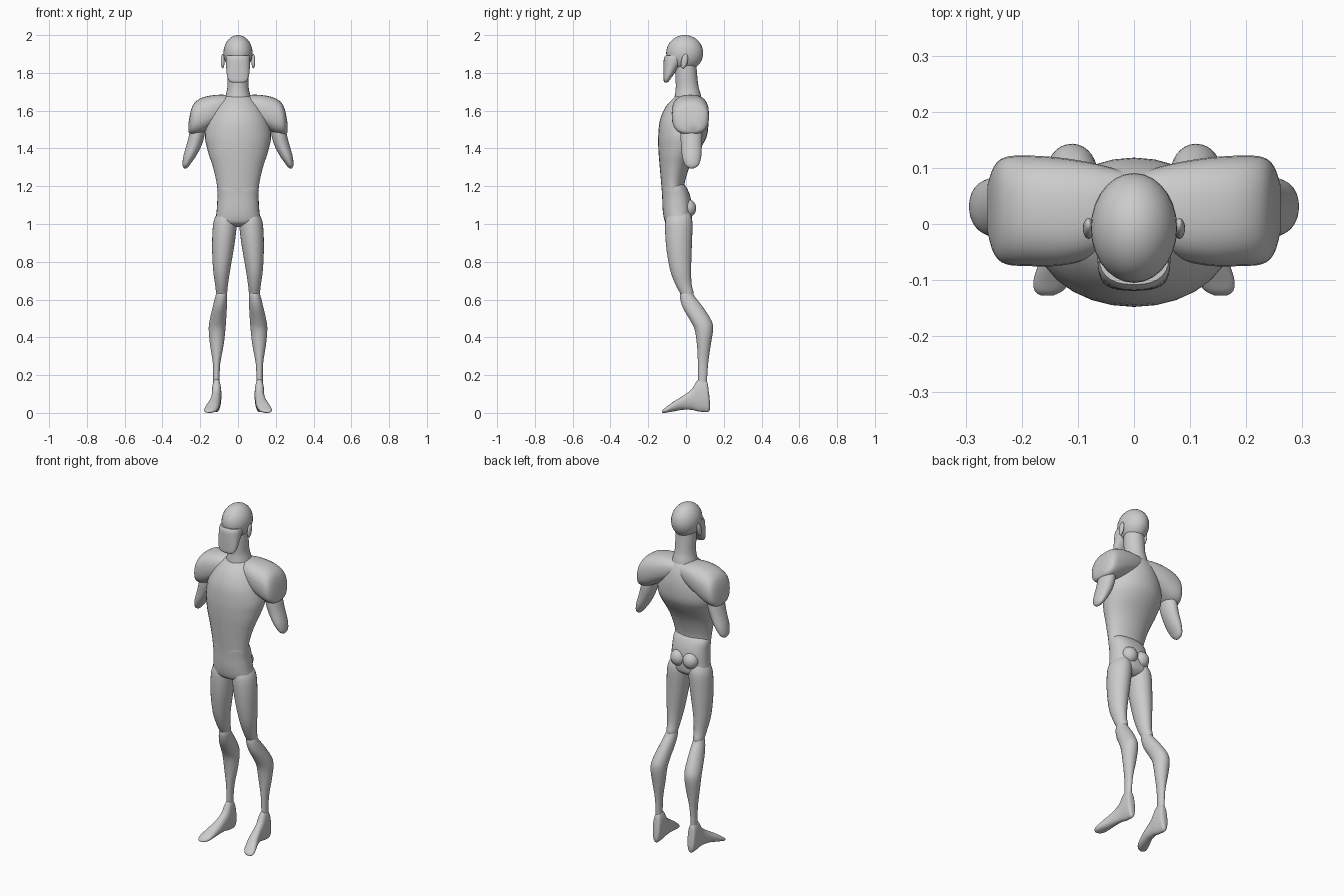
import bpy, bmesh, math
from mathutils import Matrix, Vector


def finish(name, bm, mirror):
    bmesh.ops.recalc_face_normals(bm, faces=bm.faces)
    me = bpy.data.meshes.new(name)
    bm.to_mesh(me)
    bm.free()
    ob = bpy.data.objects.new(name, me)
    bpy.context.collection.objects.link(ob)
    if mirror:
        ob.modifiers.new("Mirror", 'MIRROR')
    bpy.ops.object.select_all(action='DESELECT')
    bpy.context.view_layer.objects.active = ob
    ob.select_set(True)
    bpy.ops.object.shade_smooth_by_angle(angle=math.radians(50))
    return ob


def smooth(rows, steps=4):
    """Catmull-Rom interpolation through the section rows."""
    out = []
    for i in range(len(rows) - 1):
        p = [rows[max(0, min(len(rows) - 1, i + k))] for k in (-1, 0, 1, 2)]
        for s in range(steps):
            t = s / steps
            out.append([0.5 * (2 * b + (c - a) * t + (2 * a - 5 * b + 4 * c - d) * t * t
                               + (3 * b - a - 3 * c + d) * t ** 3) for a, b, c, d in zip(*p)])
    return out + [rows[-1]]


def loft(name, rows, axis='z', mirror=False, power=2.0, n=28):
    """Rows are (position on axis, min u, max u, min v, max v) of rounded sections."""
    bm = bmesh.new()
    rings = []
    for t, u0, u1, v0, v1 in smooth(rows):
        ring = []
        for k in range(n):
            a = 2 * math.pi * k / n
            c, s = math.cos(a), math.sin(a)
            u = (u0 + u1) / 2 + (u1 - u0) / 2 * math.copysign(abs(c) ** (2 / power), c)
            v = (v0 + v1) / 2 + (v1 - v0) / 2 * math.copysign(abs(s) ** (2 / power), s)
            co = {'z': (u, v, t), 'x': (t, u, v), 'y': (u, t, v)}[axis]
            ring.append(bm.verts.new(co))
        rings.append(ring)
    for r0, r1 in zip(rings, rings[1:]):
        for k in range(n):
            bm.faces.new((r0[k], r0[(k + 1) % n], r1[(k + 1) % n], r1[k]))
    bm.faces.new(rings[0])
    bm.faces.new(rings[-1])
    return finish(name, bm, mirror)


def ball(name, centre, radii, rot=(0, 'X'), mirror=False):
    bm = bmesh.new()
    m = (Matrix.Translation(Vector(centre)) @ Matrix.Rotation(math.radians(rot[0]), 4, rot[1])
         @ Matrix.Diagonal((*radii, 1)))
    bmesh.ops.create_uvsphere(bm, u_segments=28, v_segments=18, radius=1, matrix=m)
    return finish(name, bm, mirror)


# Head
ball("cranium", (0, -0.007, 1.905), (0.077, 0.098, 0.095))
loft("face", [
    (1.748, -.025, .025, -.112, -.100),
    (1.757, -.046, .046, -.118, -.090),
    (1.785, -.058, .058, -.119, -.070),
    (1.83, -.063, .063, -.119, -.040),
    (1.875, -.065, .065, -.117, -.010),
    (1.893, -.062, .062, -.108, -.010)], power=2.4)
ball("ear", (0.081, -0.008, 1.862), (0.010, 0.017, 0.039), (-12, 'X'), mirror=True)
loft("neck", [
    (1.86, -.055, .055, -.058, .055),
    (1.80, -.056, .056, -.057, .058),
    (1.73, -.056, .056, -.054, .066),
    (1.69, -.063, .063, -.058, .077),
    (1.65, -.075, .075, -.065, .085)])

# Torso: ribcage tapering into the waist, then pelvis and buttocks
loft("torso", [
    (1.685, -.05, .05, -.045, .065),
    (1.665, -.085, .085, -.068, .085),
    (1.62, -.125, .125, -.108, .106),
    (1.55, -.160, .160, -.138, .118),
    (1.47, -.176, .176, -.147, .112),
    (1.41, -.166, .166, -.147, .082),
    (1.36, -.152, .152, -.144, .048),
    (1.30, -.132, .132, -.139, .018),
    (1.21, -.112, .112, -.131, -.008),
    (1.12, -.106, .106, -.124, -.005)])
loft("pelvis", [
    (1.22, -.095, .095, -.122, -.02),
    (1.19, -.109, .109, -.128, .005),
    (1.14, -.109, .109, -.126, .024),
    (1.07, -.113, .113, -.123, .032),
    (1.02, -.117, .117, -.114, .03),
    (1.00, -.095, .095, -.10, .02),
    (0.985, -.03, .03, -.07, .0)], power=2.3)
ball("buttock", (0.04, 0.01, 1.083), (0.045, 0.044, 0.048), mirror=True)

# Arms: rounded shoulder and short tapered stump
loft("shoulder", [
    (.02, -.02, .095, 1.585, 1.675),
    (.07, -.058, .108, 1.55, 1.684),
    (.13, -.074, .118, 1.515, 1.682),
    (.19, -.075, .122, 1.482, 1.669),
    (.23, -.071, .119, 1.473, 1.642),
    (.25, -.052, .102, 1.476, 1.60),
    (.261, -.015, .07, 1.485, 1.54)], axis='x', mirror=True, power=2.5)
loft("upper_arm", [
    (1.56, .170, .240, -.025, .080),
    (1.48, .176, .257, -.030, .086),
    (1.42, .191, .272, -.026, .084),
    (1.36, .222, .289, -.021, .081),
    (1.32, .250, .294, -.009, .071),
    (1.303, .263, .291, .005, .058),
    (1.294, .274, .284, .022, .040)], mirror=True)

# Legs
loft("thigh", [
    (1.06, .020, .105, -.095, .02),
    (1.01, .006, .130, -.110, .034),
    (.89, .019, .137, -.106, .031),
    (.76, .041, .132, -.085, .027),
    (.68, .053, .121, -.056, .030),
    (.635, .058, .116, -.032, .040),
    (.61, .064, .110, -.020, .034)], mirror=True)
loft("calf", [
    (.66, .068, .106, -.020, .025),
    (.62, .058, .119, -.032, .044),
    (.56, .059, .134, -.018, .090),
    (.49, .063, .150, .022, .134),
    (.44, .067, .155, .046, .143),
    (.36, .076, .148, .058, .131),
    (.26, .094, .133, .063, .117),
    (.15, .099, .131, .064, .110)], mirror=True)

# Feet: toes turned slightly outwards
loft("foot", [
    (.127, .104, .122, .018, .05),
    (.121, .095, .132, .008, .11),
    (.108, .090, .138, .004, .172),
    (.065, .088, .139, .008, .178),
    (.030, .090, .141, .016, .125),
    (-.02, .093, .152, .016, .088),
    (-.065, .101, .168, .008, .060),
    (-.10, .112, .179, .002, .034),
    (-.119, .127, .177, .000, .020),
    (-.127, .143, .167, .002, .010)], axis='y', mirror=True, power=2.2)
